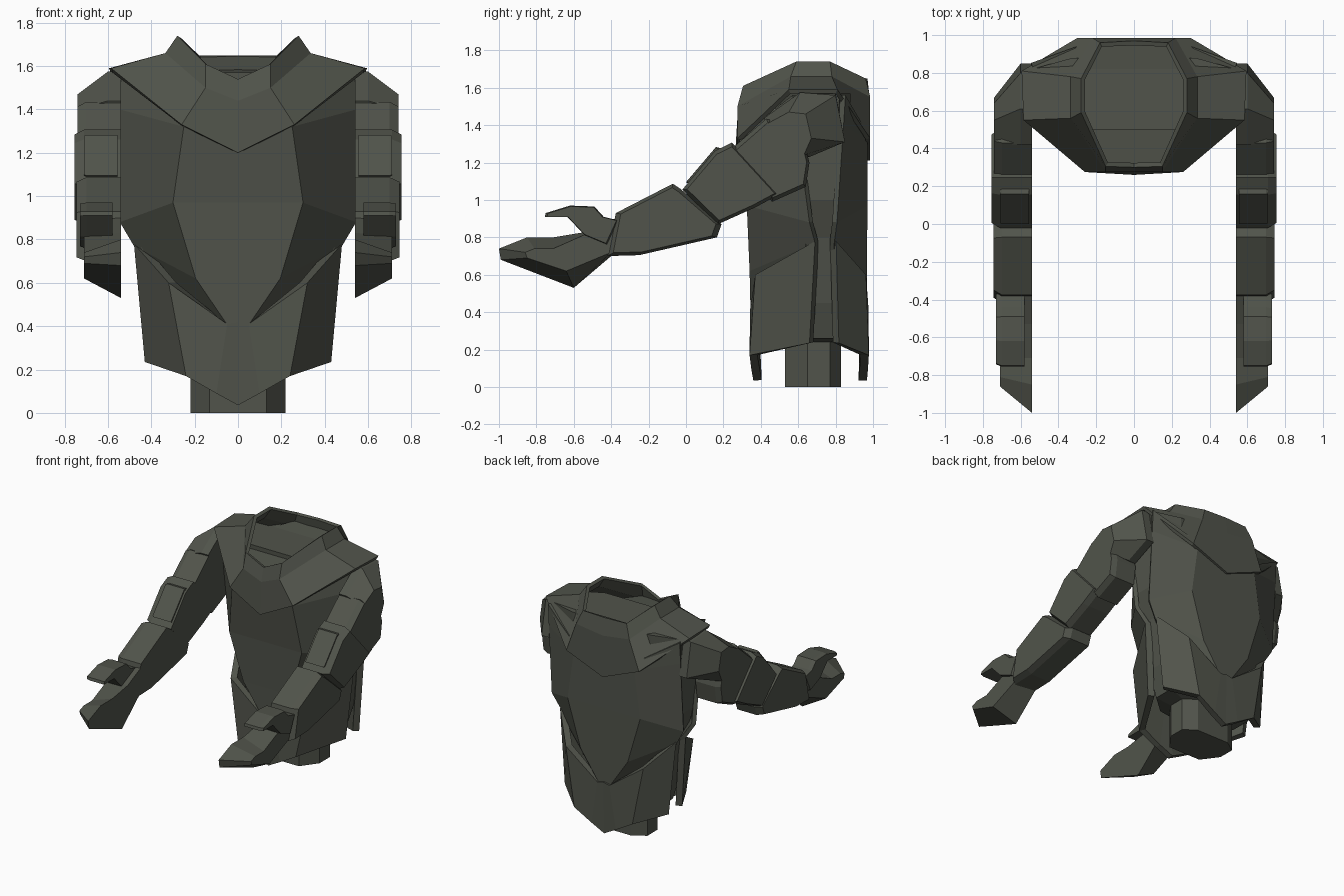
import bpy, bmesh
from mathutils import Vector

olive = bpy.data.materials.new("dark olive grey")
olive.diffuse_color = (0.082, 0.088, 0.070, 1)
CENTRE = Vector((0, 0.66, 1.0))


def finish(name, bm, mirror=True, thick=0):
    me = bpy.data.meshes.new(name)
    bm.to_mesh(me)
    bm.free()
    me.materials.append(olive)
    ob = bpy.data.objects.new(name, me)
    bpy.context.collection.objects.link(ob)
    if mirror:
        ob.modifiers.new("mirror", 'MIRROR')
    if thick:
        s = ob.modifiers.new("thickness", 'SOLIDIFY')
        s.thickness, s.offset = thick, -1
    return ob


def sheet(name, rows, thick):
    """Right half of an armour shell from rows of points, mirrored and thickened inward."""
    bm = bmesh.new()
    g = [[bm.verts.new(p) for p in r] for r in rows]
    for a, b in zip(g, g[1:]):
        for i in range(len(a) - 1):
            bm.faces.new((a[i], a[i + 1], b[i + 1], b[i]))
    bm.normal_update()
    if sum(f.normal.dot(f.calc_center_median() - CENTRE) for f in bm.faces) < 0:
        bmesh.ops.reverse_faces(bm, faces=bm.faces[:])
    return finish(name, bm, True, thick)


def loft(name, rings, mirror=True):
    """Closed solid through rings that share a point count."""
    bm = bmesh.new()
    g = [[bm.verts.new(p) for p in r] for r in rings]
    n = len(g[0])
    for a, b in zip(g, g[1:]):
        for i in range(n):
            j = (i + 1) % n
            bm.faces.new((a[i], a[j], b[j], b[i]))
    bm.faces.new(g[0])
    bm.faces.new(g[-1])
    bmesh.ops.recalc_face_normals(bm, faces=bm.faces[:])
    return finish(name, bm, mirror)


def arm_part(name, prof, x0, x1, x2, taper=0.85):
    """Side profile (y, z) extruded outward with a chamfered outer face."""
    cy = sum(p[0] for p in prof) / len(prof)
    cz = sum(p[1] for p in prof) / len(prof)
    outer = [(cy + (y - cy) * taper, cz + (z - cz) * taper) for y, z in prof]
    return loft(name, [[(x, *p) for p in q] for x, q in ((x0, prof), (x1, prof), (x2, outer))])


def to_back(rows, y0):
    return [[(x, y0 - max(0, y - 0.335) * 0.5, z) for x, y, z in r] for r in rows]


# chest shell: flat centre panel and steep side panels tucked under the skirt
chest = [
    [(0.22, 0.31, 1.36), (0.545, 0.57, 1.56)],
    [(0.25, 0.285, 1.32), (0.545, 0.59, 1.40)],
    [(0.30, 0.325, 0.97), (0.545, 0.66, 0.88)],
    [(0.195, 0.34, 0.62), (0.48, 0.69, 0.77)],
    [(0.045, 0.345, 0.40), (0.44, 0.69, 0.68)],
]
chest = [[(0, r[0][1], r[0][2])] + r for r in chest]
sheet("chest_front", chest, 0.03)
sheet("chest_back", to_back(chest, 0.97), 0.03)

# lower skirt plates: W-shaped upper rim, pointed bottom
skirt = [
    [(0, 0.342, 0.42), (0.05, 0.342, 0.41), (0.32, 0.37, 0.60), (0.48, 0.69, 0.78)],
    [(0, 0.36, 0.035), (0.10, 0.35, 0.09), (0.24, 0.34, 0.17), (0.43, 0.66, 0.235)],
]
sheet("skirt_front", skirt, 0.045)
sheet("skirt_back", to_back(skirt, 0.98), 0.045)

# shoulder mantle with raised collar (rows: rim, collar base, outer edge)
mantle = [
    [(0, 0.30, 1.54), (0.15, 0.305, 1.61), (0.28, 0.59, 1.74),
     (0.28, 0.77, 1.74), (0.18, 0.96, 1.65), (0, 0.97, 1.65)],
    [(0, 0.275, 1.44), (0.15, 0.275, 1.50), (0.335, 0.56, 1.66),
     (0.335, 0.78, 1.66), (0.22, 0.985, 1.55), (0, 0.985, 1.52)],
    [(0, 0.26, 1.20), (0.26, 0.275, 1.33), (0.585, 0.55, 1.59),
     (0.595, 0.81, 1.59), (0.30, 0.985, 1.33), (0, 0.985, 1.21)],
]
sheet("shoulder_mantle", mantle, 0.025)

# floor inside the collar
half = [(0.15, 0.31), (0.30, 0.57), (0.30, 0.79), (0.19, 0.97)]
loop = half + [(-x, y) for x, y in reversed(half)]
loft("neck_floor", [[(x, y, z + (y - 0.32) * 0.1) for x, y in loop] for z in (1.47, 1.52)], False)

# inner body and hip block
core = []
for z, w, y0, y1 in ((0.0, 0.22, 0.53, 0.83), (0.24, 0.22, 0.53, 0.83), (0.26, 0.34, 0.52, 0.86),
                     (0.45, 0.40, 0.52, 0.87), (0.80, 0.45, 0.52, 0.87), (1.0, 0.52, 0.52, 0.87),
                     (1.57, 0.54, 0.50, 0.88)):
    c = w * 0.6
    q = [(c, y0), (w, y0 + 0.12), (w, y1 - 0.06), (c, y1)]
    core.append([(x, y, z) for x, y in q] + [(-x, y, z) for x, y in reversed(q)])
loft("inner_body", core, False)

# shoulder cap, sloping down outward and tapering at the rear
loft("shoulder_cap", [[(x, *p) for p in q] for x, q in (
    (0.54, [(0.42, 1.44), (0.61, 1.575), (0.80, 1.57), (0.85, 1.31), (0.66, 1.23), (0.50, 1.23)]),
    (0.60, [(0.42, 1.44), (0.61, 1.575), (0.80, 1.56), (0.85, 1.31), (0.66, 1.23), (0.50, 1.23)]),
    (0.74, [(0.42, 1.40), (0.55, 1.47), (0.64, 1.46), (0.67, 1.33), (0.63, 1.24), (0.52, 1.24)]))])

# arm segments
arm_part("upper_arm", [(0.24, 1.27), (0.43, 1.435), (0.62, 1.36), (0.66, 1.2), (0.64, 1.07), (0.46, 0.99)],
         0.54, 0.70, 0.74, 0.9)
arm_part("elbow_guard", [(0.155, 1.262), (0.246, 1.307), (0.50, 1.03), (0.37, 0.96),
                         (0.17, 0.87), (-0.02, 1.055)], 0.54, 0.71, 0.755, 0.9)
arm_part("elbow_pad", [(0.16, 1.283), (0.0, 1.095), (0.05, 1.07), (0.22, 1.27)], 0.555, 0.70, 0.71, 0.95)
arm_part("forearm", [(-0.07, 1.087), (-0.03, 1.06), (0.19, 0.87), (0.165, 0.80), (-0.25, 0.705),
                     (-0.42, 0.70), (-0.375, 0.93)], 0.54, 0.70, 0.745, 0.9)

# hand with pointed fingers, and thumb hook
loft("hand", [[(x, *p) for p in q] for x, q in (
    (0.54, [(-0.36, 0.91), (-0.53, 0.83), (-0.71, 0.80), (-0.85, 0.80), (-1.0, 0.74),
            (-0.99, 0.68), (-0.60, 0.53), (-0.40, 0.70)]),
    (0.71, [(-0.36, 0.89), (-0.53, 0.82), (-0.71, 0.74), (-0.81, 0.74), (-0.86, 0.72),
            (-0.85, 0.69), (-0.64, 0.62), (-0.40, 0.72)]))])
arm_part("thumb", [(-0.36, 0.89), (-0.44, 0.91), (-0.49, 0.965), (-0.62, 0.97), (-0.75, 0.93),
                   (-0.755, 0.91), (-0.635, 0.91), (-0.54, 0.81), (-0.42, 0.76)], 0.58, 0.70, 0.73, 0.94)
